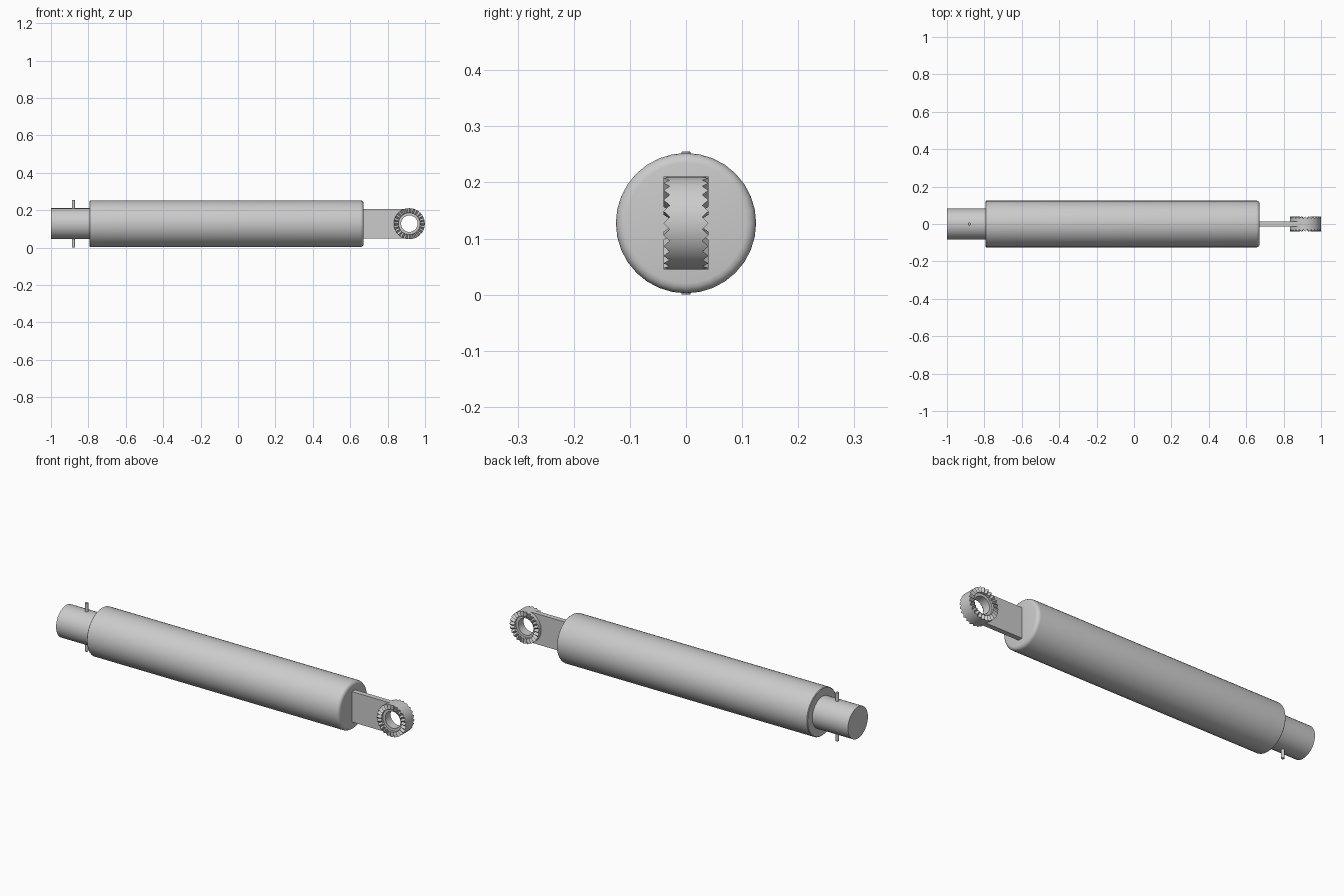
import bpy, bmesh
from math import sin, cos, pi

if "Cube" in bpy.data.objects:
    bpy.data.objects.remove(bpy.data.objects["Cube"])

ZC = 0.1275          # height of the long axis
EYE_X = 0.916        # centre of the toothed eye


def finish(name, bm, angle=30):
    bmesh.ops.recalc_face_normals(bm, faces=bm.faces)
    mesh = bpy.data.meshes.new(name)
    bm.to_mesh(mesh)
    bm.free()
    ob = bpy.data.objects.new(name, mesh)
    bpy.context.collection.objects.link(ob)
    bpy.ops.object.select_all(action='DESELECT')
    bpy.context.view_layer.objects.active = ob
    ob.select_set(True)
    bpy.ops.object.shade_smooth_by_angle(angle=angle * pi / 180)
    return ob


def lathe(name, profile, sides, place, closed=False, angle=30):
    """profile(i) gives (along, radius) points for step i; place maps (along, u, v) to xyz."""
    bm = bmesh.new()
    rings = []
    for i in range(sides):
        a = 2 * pi * i / sides
        rings.append([bm.verts.new(place(d, r * cos(a), r * sin(a))) for d, r in profile(i)])
    count = len(rings[0])
    for i in range(sides):
        p, q = rings[i], rings[(i + 1) % sides]
        for j in range(count if closed else count - 1):
            k = (j + 1) % count
            bm.faces.new((p[j], p[k], q[k], q[j]))
    if not closed:
        bm.faces.new([r[0] for r in rings])
        bm.faces.new([r[-1] for r in rings])
    return finish(name, bm, angle)


def along_x(d, u, v):
    return (d, u, ZC + v)


# main tube with a rounded front end
R, B = 0.125, 0.018
tube = [(-0.793, R - 0.003), (-0.79, R)]
tube += [(0.672 - B + B * sin(t * pi / 8), R - B + B * cos(t * pi / 8)) for t in range(5)]
lathe("main_tube", lambda i: tube, 32, along_x)

# rear spigot
lathe("rear_spigot", lambda i: [(-1.0, 0.083), (-0.78, 0.083)], 32, along_x)

# locking pin through the spigot
lathe("locking_pin", lambda i: [(0.0, 0.007), (0.001, 0.008), (0.254, 0.008), (0.255, 0.007)],
      16, lambda d, u, v: (-0.88 + u, v, d))

# flat blade, with a hollow end that wraps around the eye
H, T = 0.080, 0.013
outline = [(0.66, -H), (EYE_X, -H)]
outline += [(EYE_X - 0.07 * sin(t * pi / 12), -0.07 * cos(t * pi / 12)) for t in range(13)]
outline += [(EYE_X, H), (0.66, H)]
bm = bmesh.new()
face = bm.faces.new([bm.verts.new((x, -T, ZC + z)) for x, z in outline])
ext = bmesh.ops.extrude_face_region(bm, geom=[face])
bmesh.ops.translate(bm, vec=(0, 2 * T, 0),
                    verts=[g for g in ext["geom"] if isinstance(g, bmesh.types.BMVert)])
finish("blade", bm)


# toothed eye: radial teeth on both faces, recessed step, through hole
def eye_profile(i):
    h = 0.040 if i % 2 == 0 else 0.029
    half = [(0.022, 0.044), (0.022, 0.058), (h, 0.058), (h, 0.083)]
    return half + [(-d, r) for d, r in reversed(half)]


lathe("toothed_eye", eye_profile, 48,
      lambda d, u, v: (EYE_X + u, d, ZC + v), closed=True)
